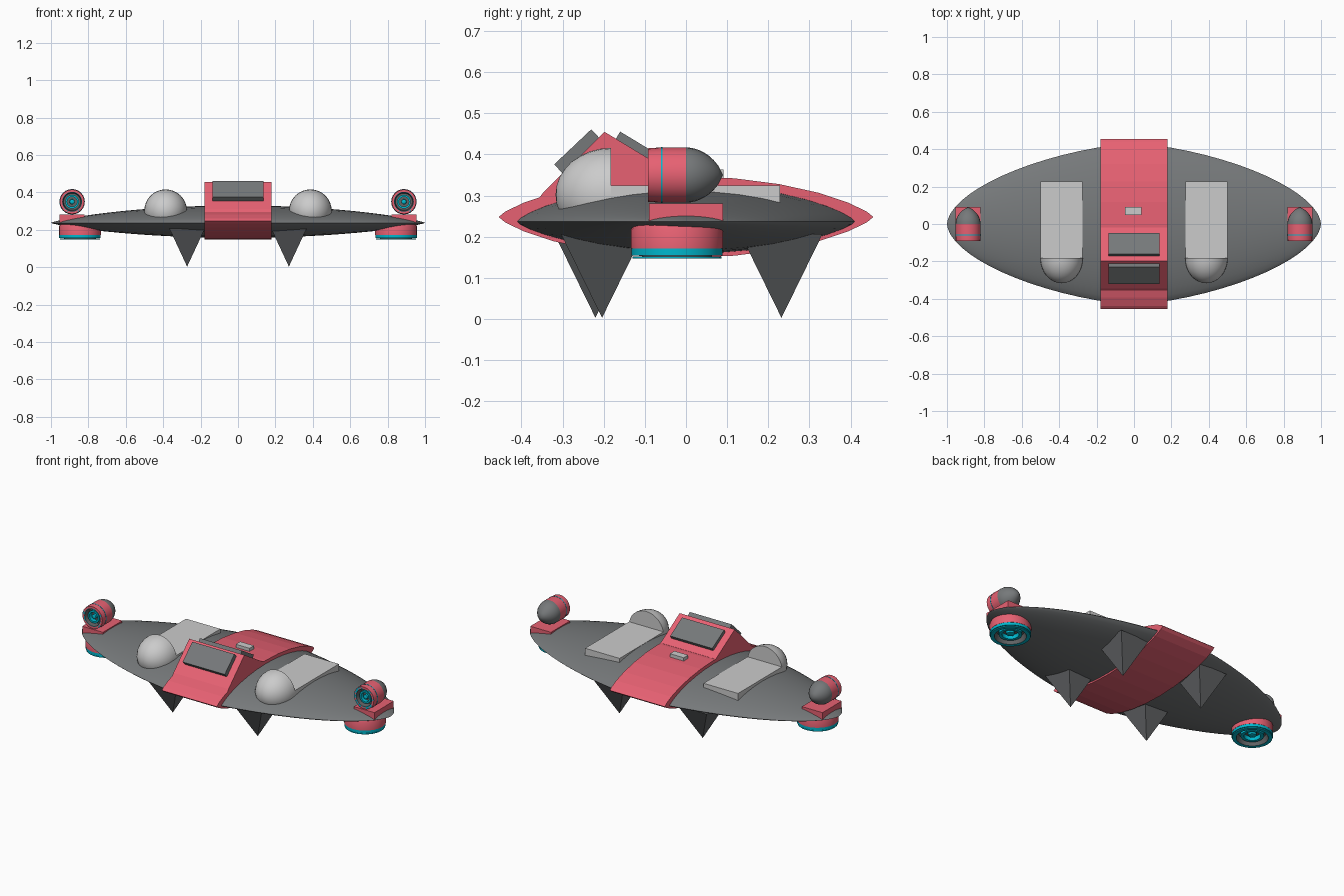
import bpy, bmesh
from math import sin, cos, pi, radians, copysign
from mathutils import Matrix

if "Cube" in bpy.data.objects:
    bpy.data.objects.remove(bpy.data.objects["Cube"])


def material(name, rgb):
    m = bpy.data.materials.new(name)
    m.diffuse_color = (*rgb, 1)
    m.use_nodes = True
    m.node_tree.nodes["Principled BSDF"].inputs["Base Color"].default_value = m.diffuse_color
    return m


PINK = material("pink", (0.80, 0.12, 0.17))
TEAL = material("teal", (0.0, 0.48, 0.62))
DARK = material("dark_grey", (0.12, 0.125, 0.13))
MID = material("mid_grey", (0.18, 0.19, 0.195))


def finish(name, bm, mat=None, smooth=False):
    bmesh.ops.remove_doubles(bm, verts=bm.verts, dist=1e-5)
    bmesh.ops.recalc_face_normals(bm, faces=bm.faces)
    me = bpy.data.meshes.new(name)
    bm.to_mesh(me)
    bm.free()
    ob = bpy.data.objects.new(name, me)
    bpy.context.collection.objects.link(ob)
    if mat:
        me.materials.append(mat)
    if smooth:
        bpy.context.view_layer.objects.active = ob
        ob.select_set(True)
        bpy.ops.object.shade_smooth_by_angle(angle=radians(35))
        ob.select_set(False)
    return ob


def box(name, centre, size, mat=None, tilt=0):
    bm = bmesh.new()
    bmesh.ops.create_cube(bm, size=1, matrix=Matrix.Translation(centre)
                          @ Matrix.Rotation(radians(tilt), 4, 'X') @ Matrix.Diagonal((*size, 1)))
    return finish(name, bm, mat)


def skin(bm, rings, closed_rows=False):
    n = len(rings[0])
    pairs = list(zip(rings, rings[1:]))
    if closed_rows:
        pairs.append((rings[-1], rings[0]))
    for a, b in pairs:
        for j in range(n):
            k = (j + 1) % n
            bm.faces.new((a[j], a[k], b[k], b[j]))


def lathe(name, profile, origin, axis, mat=None, closed=False, n=24, floor=None):
    """Revolve (radius, height) points; height runs along 'down', 'front' or 'back'."""
    rot = {'down': Matrix.Rotation(pi, 4, 'X'), 'front': Matrix.Rotation(pi / 2, 4, 'X'),
           'back': Matrix.Rotation(-pi / 2, 4, 'X')}[axis]
    m = Matrix.Translation(origin) @ rot
    bm = bmesh.new()
    rings = [[bm.verts.new((r * cos(2 * pi * j / n), r * sin(2 * pi * j / n), h))
              for j in range(n)] for r, h in profile]
    skin(bm, rings, closed)
    bm.transform(m)
    if floor is not None:
        for v in bm.verts:
            v.co.z = max(v.co.z, floor)
    return finish(name, bm, mat, True)


def prism(name, pts, half, mat):
    bm = bmesh.new()
    rings = [[bm.verts.new((x, y, z)) for y, z in pts] for x in (-half, half)]
    skin(bm, rings)
    for r in rings:
        bm.faces.new(r)
    return finish(name, bm, mat)


def lens(n, w, top, bottom, zc):
    out = []
    for i in range(n):
        a = 2 * pi * i / n
        s = abs(sin(a)) ** 1.5
        out.append((w * cos(a), zc + (s * top if sin(a) > 0 else -s * bottom)))
    return out


# Hull: lens sections shrinking toward both tips
bm = bmesh.new()
rings = []
for i in range(33):
    x = -cos(pi * i / 32)
    w = 0.43 * max(0, 1 - abs(x) ** 1.5) ** 0.57
    h = max(0, 1 - x * x) ** 0.8
    rings.append([bm.verts.new((x, y, z)) for y, z in lens(32, w, 0.093 * h, 0.08 * h, 0.237)])
skin(bm, rings)
finish("hull", bm, MID, True)

# Centre band, console ridge, panels and button
prism("centre_band", lens(24, 0.455, 0.099, 0.099, 0.248), 0.18, PINK)
prism("console_ridge", [(-0.36, 0.29), (-0.345, 0.31), (-0.198, 0.455), (-0.02, 0.347), (-0.02, 0.29)],
      0.18, PINK)
box("front_panel", (0, -0.265, 0.4075), (0.275, 0.124, 0.03), MID, 43.4)
box("rear_panel", (0, -0.112, 0.409), (0.275, 0.13, 0.03), MID, -31)
box("button", (-0.004, 0.07, 0.348), (0.09, 0.042, 0.03))


def turbine(name, origin, axis, r, d):
    """Recessed rings and hub in a thruster mouth, d = recess depth."""
    lathe(name + "_lip", [(r, -0.15 * d), (r, 0), (0.8 * r, 0), (0.8 * r, -0.15 * d)],
          origin, axis, TEAL, True)
    lathe(name + "_recess", [(0.8 * r, 0), (0.72 * r, -d), (0, -d)], origin, axis, DARK)
    lathe(name + "_ring", [(0.58 * r, -d), (0.58 * r, -0.3 * d), (0.42 * r, -0.3 * d), (0.42 * r, -d)],
          origin, axis, TEAL, True)
    lathe(name + "_hub", [(0.22 * r, -d), (0.2 * r, -0.4 * d), (0, -0.2 * d)], origin, axis, TEAL)


for s, side in ((-1, "left"), (1, "right")):
    # Deck pod: flat slab with a rounded nose
    box(side + "_pod_slab", (s * 0.387, 0.023, 0.295), (0.225, 0.41, 0.06))
    dome = [(0, 0)] + [(0.114 * cos(t * pi / 16), 0.135 * sin(t * pi / 16)) for t in range(9)]
    lathe(side + "_pod_nose", dome, (s * 0.387, -0.182, 0.302), 'front', n=32, floor=0.24)

    # Lift thruster under the tip
    o = (s * 0.845, -0.022, 0.147)
    lathe(side + "_lift_housing", [(0, -0.085), (0.105, -0.085), (0.112, -0.07), (0.112, -0.024),
                                   (0.09, -0.024)], o, 'down', PINK)
    lathe(side + "_lift_stripe", [(0.111, -0.024), (0.111, -0.008), (0.09, -0.008), (0.09, -0.024)],
          o, 'down', TEAL, True)
    turbine(side + "_lift", o, 'down', 0.108, 0.035)

    # Forward thruster on its mount block
    box(side + "_thruster_mount", (s * 0.887, 0.0, 0.258), (0.135, 0.18, 0.045), PINK)
    o = (s * 0.887, -0.092, 0.35)
    lathe(side + "_nacelle", [(0.053, 0), (0.065, 0), (0.067, -0.03), (0.067, -0.092)],
          o, 'front', PINK)
    lathe(side + "_nacelle_stripe", [(0.06, -0.035), (0.068, -0.035), (0.068, -0.031), (0.06, -0.031)],
          o, 'front', TEAL, True)
    tail = [(0.067 * (1 - (t / 8) ** 2) ** 0.75, 0.09 * t / 8) for t in range(9)]
    lathe(side + "_nacelle_tail", tail, (s * 0.887, 0, 0.35), 'back', MID)
    turbine(side + "_nacelle", o, 'front', 0.063, 0.035)

    # Pyramid legs, front and rear
    for end, y in (("front", -0.212 + s * 0.008), ("rear", 0.232)):
        bm = bmesh.new()
        tip = bm.verts.new((s * 0.272, y, 0.003))
        base = [bm.verts.new((s * 0.272 + 0.095 * a, y + 0.1 * b, 0.207))
                for a, b in ((-1, -1), (1, -1), (1, 1), (-1, 1))]
        bm.faces.new(base)
        for j in range(4):
            bm.faces.new((base[j], base[(j + 1) % 4], tip))
        finish(f"{side}_{end}_leg", bm, DARK)
